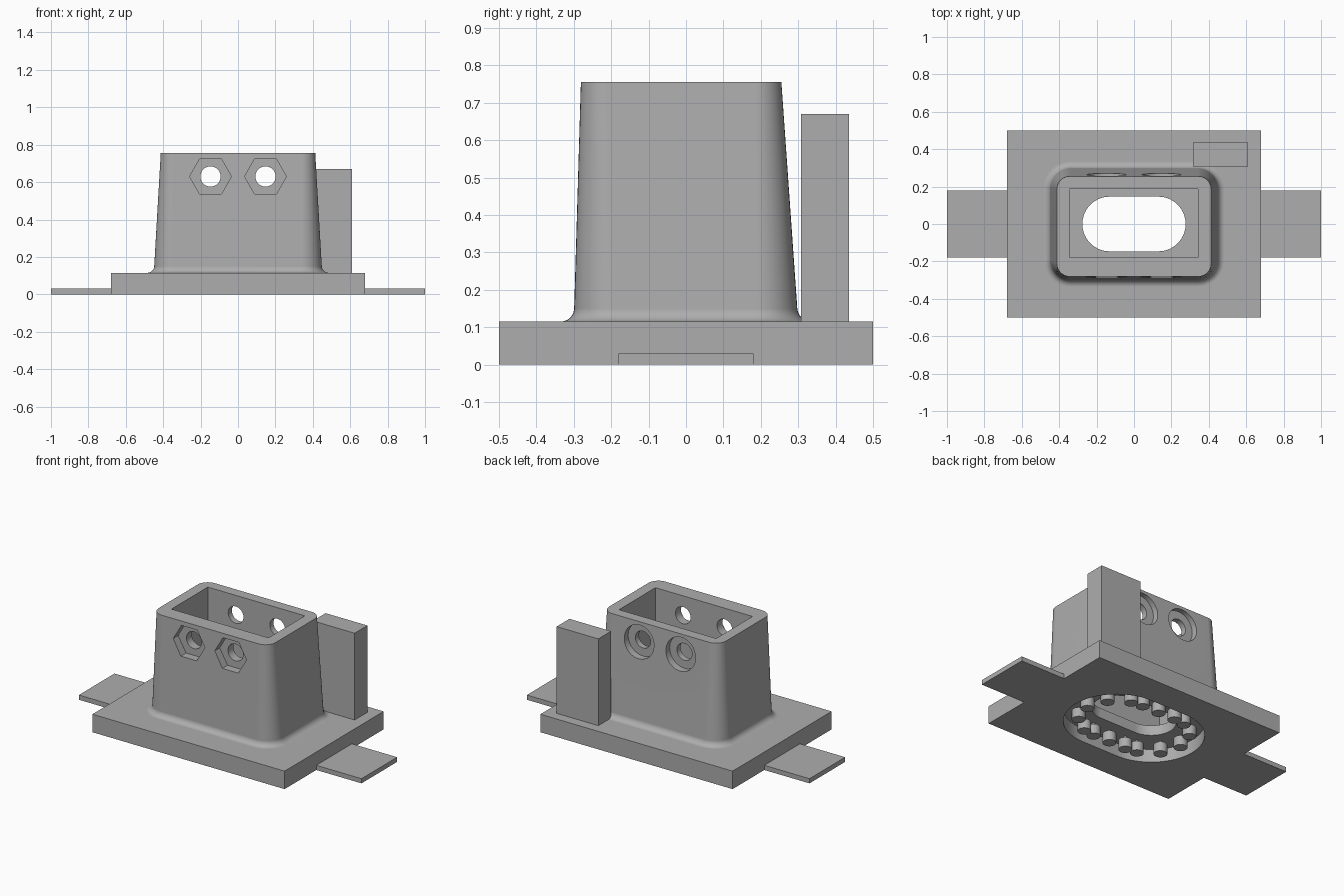
import bpy, bmesh
from math import sin, cos, pi, radians

cube = bpy.data.objects.get("Cube")
if cube:
    bpy.data.objects.remove(cube, do_unlink=True)

grey = bpy.data.materials.new("plain grey")
grey.use_nodes = True
COLOUR = (0.42, 0.42, 0.42, 1)
grey.diffuse_color = COLOUR
grey.node_tree.nodes["Principled BSDF"].inputs["Base Color"].default_value = COLOUR


def loft(name, rings):
    """Closed solid through a list of equal-length point rings."""
    bm = bmesh.new()
    loops = [[bm.verts.new(p) for p in ring] for ring in rings]
    n = len(loops[0])
    for a, b in zip(loops, loops[1:]):
        for i in range(n):
            j = (i + 1) % n
            bm.faces.new((a[i], a[j], b[j], b[i]))
    bm.faces.new(loops[0][::-1])
    bm.faces.new(loops[-1])
    bmesh.ops.remove_doubles(bm, verts=bm.verts, dist=1e-5)
    bmesh.ops.recalc_face_normals(bm, faces=bm.faces)
    mesh = bpy.data.meshes.new(name)
    bm.to_mesh(mesh)
    bm.free()
    mesh.materials.append(grey)
    obj = bpy.data.objects.new(name, mesh)
    bpy.context.collection.objects.link(obj)
    return obj


def box(name, x0, x1, y0, y1, z0, z1):
    return loft(name, [[(x0, y0, z), (x1, y0, z), (x1, y1, z), (x0, y1, z)]
                       for z in (z0, z1)])


def rounded(x, y0, y1, r, z, steps=10):
    """Rounded rectangle of half-width x at height z."""
    corners = ((x - r, y1 - r), (r - x, y1 - r), (r - x, y0 + r), (x - r, y0 + r))
    return [(cx + r * cos((q + s / steps) * pi / 2),
             cy + r * sin((q + s / steps) * pi / 2), z)
            for q, (cx, cy) in enumerate(corners) for s in range(steps + 1)]


def slot(name, half, r, z0, z1):
    return loft(name, [rounded(half + r, -r, r, r, z, 16) for z in (z0, z1)])


def disc(x, y, r, z, sides=24):
    return [(x + r * cos(2 * pi * i / sides), y + r * sin(2 * pi * i / sides), z)
            for i in range(sides)]


def bore(x, z, r, y0, y1, sides):
    """Prism running along y."""
    return loft("cutter", [[(px, y, pz) for px, pz, _ in disc(x, z, r, 0, sides)]
                           for y in (y0, y1)])


def combine(target, other, operation):
    mod = target.modifiers.new("combine", 'BOOLEAN')
    mod.operation, mod.solver, mod.object = operation, 'EXACT', other
    bpy.context.view_layer.objects.active = target
    bpy.ops.object.modifier_apply(modifier=mod.name)
    bpy.data.objects.remove(other, do_unlink=True)


def smooth(obj):
    bpy.ops.object.select_all(action='DESELECT')
    obj.select_set(True)
    bpy.context.view_layer.objects.active = obj
    bpy.ops.object.shade_smooth_by_angle(angle=radians(30))


# Base plate and tapered tower with a fillet at its foot
BASE, TOP, FILLET, HOLE_Z = 0.115, 0.755, 0.035, 0.63
housing = box("housing", -0.68, 0.68, -0.5, 0.5, 0, BASE)


def tower_ring(z, grow=0):
    t = (z - BASE) / (TOP - BASE)
    return rounded(0.45 - 0.037 * t + grow, -0.3 + 0.019 * t - grow,
                   0.3 - 0.045 * t + grow, 0.11 - 0.04 * t + grow, z)


rings = [tower_ring(BASE - 0.015, FILLET)]
for k in range(7):
    a = (1 - k / 6) * pi / 2
    rings.append(tower_ring(BASE + FILLET * (1 - sin(a)), FILLET * (1 - cos(a))))
rings.append(tower_ring(TOP))
combine(housing, loft("tower", rings), 'UNION')

# Tower cavity, slot through the floor and wide recess underneath
STRAIGHT, FLOOR, CEILING = 0.13, 0.15, 0.085
combine(housing, box("cutter", -0.345, 0.342, -0.18, 0.188, FLOOR, 0.9), 'DIFFERENCE')
combine(housing, slot("cutter", STRAIGHT, 0.146, -0.1, 0.3), 'DIFFERENCE')
combine(housing, slot("cutter", STRAIGHT, 0.31, -0.1, CEILING), 'DIFFERENCE')

# Bolt holes with hexagonal nut pockets in front and round pockets behind
for x in (-0.147, 0.147):
    combine(housing, bore(x, HOLE_Z, 0.054, -0.5, 0.5, 32), 'DIFFERENCE')
    combine(housing, bore(x, HOLE_Z, 0.112, -0.5, -0.235, 6), 'DIFFERENCE')
    combine(housing, bore(x, HOLE_Z, 0.105, 0.225, 0.5, 40), 'DIFFERENCE')
smooth(housing)
weighted = housing.modifiers.new("weighted normals", 'WEIGHTED_NORMAL')
weighted.keep_sharp = True

# Side tabs and upright block
box("left_tab", 0.68, 1, -0.18, 0.18, 0, 0.03)
box("right_tab", -1, -0.68, -0.18, 0.18, 0, 0.03)
box("upright_block", 0.315, 0.61, 0.307, 0.436, BASE, 0.67)

# Pegs hanging on thin pins around the recess
RING = 0.222
spots = [(x, y) for x in (-0.12, 0, 0.12) for y in (-RING, RING)]
for side in (-1, 1):
    for k in range(-2, 3):
        a = k * pi / 5
        spots.append((side * (STRAIGHT + RING * cos(a)), RING * sin(a)))
for i, (x, y) in enumerate(spots):
    profile = ((0.04, 0), (0.04, 0.06), (0.008, 0.06), (0.008, CEILING))
    smooth(loft(f"peg_{i + 1}", [disc(x, y, r, z) for r, z in profile]))
